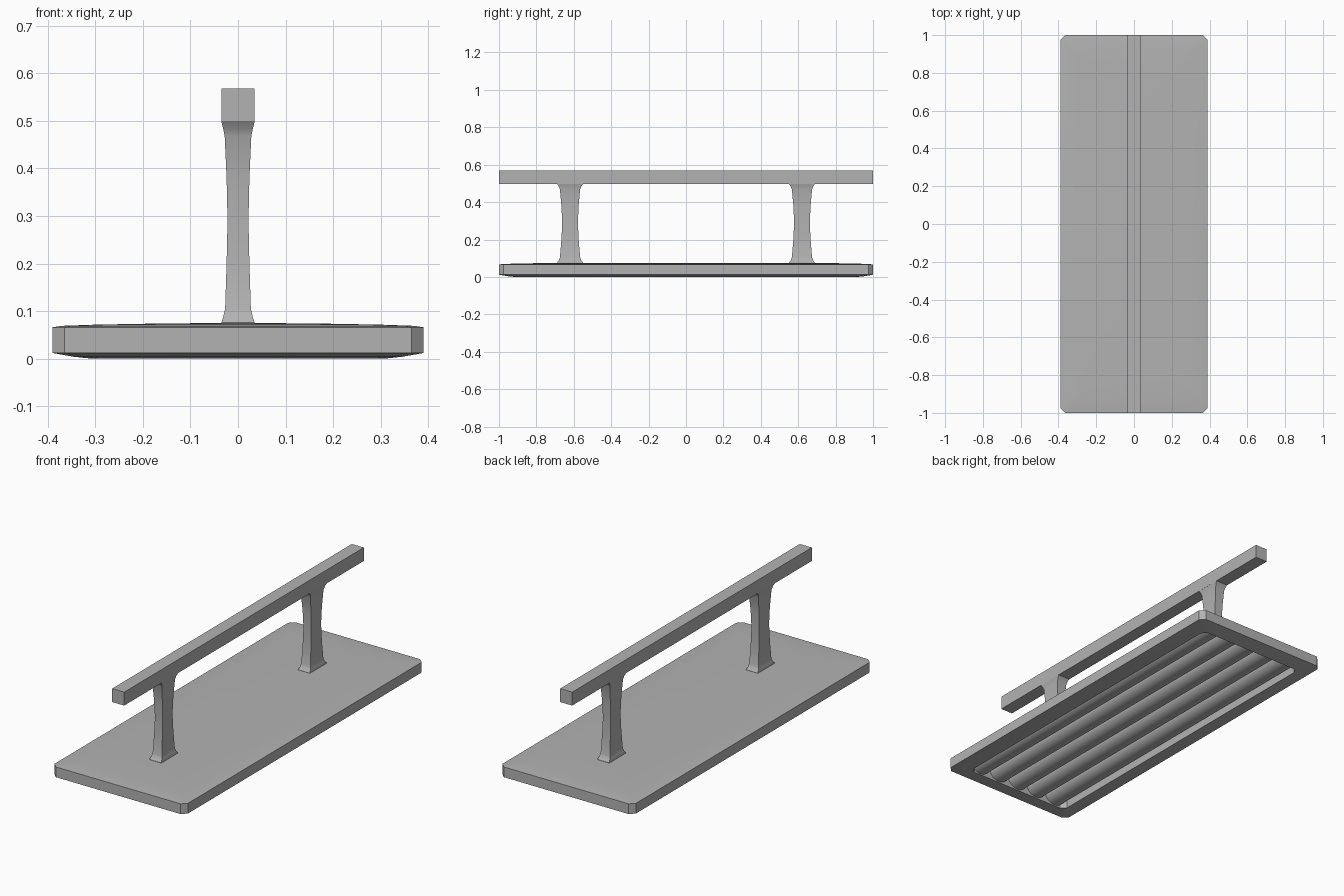
import bpy, bmesh, math

cube = bpy.data.objects.get("Cube")
if cube:
    bpy.data.objects.remove(cube, do_unlink=True)

GREY = (0.45, 0.45, 0.45, 1.0)
metal = bpy.data.materials.new("plain grey")
metal.use_nodes = True
metal.diffuse_color = GREY
metal.node_tree.nodes["Principled BSDF"].inputs["Base Color"].default_value = GREY


def loft(name, rings):
    """Skin a list of equal-length rings into a closed, smooth-by-angle solid."""
    bm = bmesh.new()
    loops = [[bm.verts.new(p) for p in ring] for ring in rings]
    n = len(loops[0])
    for a, b in zip(loops, loops[1:]):
        for i in range(n):
            j = (i + 1) % n
            bm.faces.new((a[i], a[j], b[j], b[i]))
    bm.faces.new(loops[0][::-1])
    bm.faces.new(loops[-1])
    bmesh.ops.recalc_face_normals(bm, faces=bm.faces)
    mesh = bpy.data.meshes.new(name)
    bm.to_mesh(mesh)
    bm.free()
    mesh.materials.append(metal)
    obj = bpy.data.objects.new(name, mesh)
    bpy.context.collection.objects.link(obj)
    bpy.ops.object.select_all(action="DESELECT")
    obj.select_set(True)
    bpy.context.view_layer.objects.active = obj
    bpy.ops.object.shade_smooth_by_angle(angle=math.radians(30))
    return obj


def rectangle(hx, hy, z, cy=0.0):
    return [(sx * hx, cy + sy * hy, z)
            for sx, sy in ((1, 1), (-1, 1), (-1, -1), (1, -1))]


def clipped_rectangle(inset, z, cut=0.025):
    x, y = 0.39 - inset, 1.0 - inset
    outline = [(x, y - cut), (x - cut, y), (cut - x, y), (-x, y - cut),
               (-x, cut - y), (cut - x, -y), (x - cut, -y), (x, cut - y)]
    return [(px, py, z) for px, py in outline]


# Base plate: recess ceiling, underside rim, side wall, gently domed top
PLATE = [(0.083, 0.055), (0.083, 0.0), (0.045, 0.004), (0.0, 0.012),
         (0.0, 0.066), (0.02, 0.069), (0.09, 0.0715), (0.2, 0.0735),
         (0.34, 0.075)]
loft("base_plate", [clipped_rectangle(i, z) for i, z in PLATE])

# Rounded ridges running along the recess under the plate
RIDGES, SPACING, STEPS = 5, 0.122, 14
for k in range(RIDGES):
    cx = (k - (RIDGES - 1) / 2) * SPACING
    arc = [(cx + 0.058 * math.cos(math.pi * s / STEPS),
            0.056 - 0.05 * math.sin(math.pi * s / STEPS))
           for s in range(STEPS + 1)]
    loft(f"underside_ridge_{k + 1}",
         [[(x, y, z) for x, z in arc] for y in (-0.917, 0.917)])

# Waisted posts flaring into the plate and the bar: half width, half depth, height
POST = [(0.035, 0.07, 0.07), (0.035, 0.07, 0.076), (0.031, 0.06, 0.088),
        (0.027, 0.054, 0.105), (0.024, 0.046, 0.2), (0.022, 0.042, 0.29),
        (0.024, 0.046, 0.38), (0.028, 0.054, 0.468), (0.031, 0.06, 0.483),
        (0.035, 0.07, 0.498)]
for name, cy in (("front_post", -0.62), ("back_post", 0.62)):
    loft(name, [rectangle(hx, hy, z, cy) for hx, hy, z in POST])

# Square grip bar
loft("grip_bar", [rectangle(0.035, 1.0, z) for z in (0.497, 0.568)])
